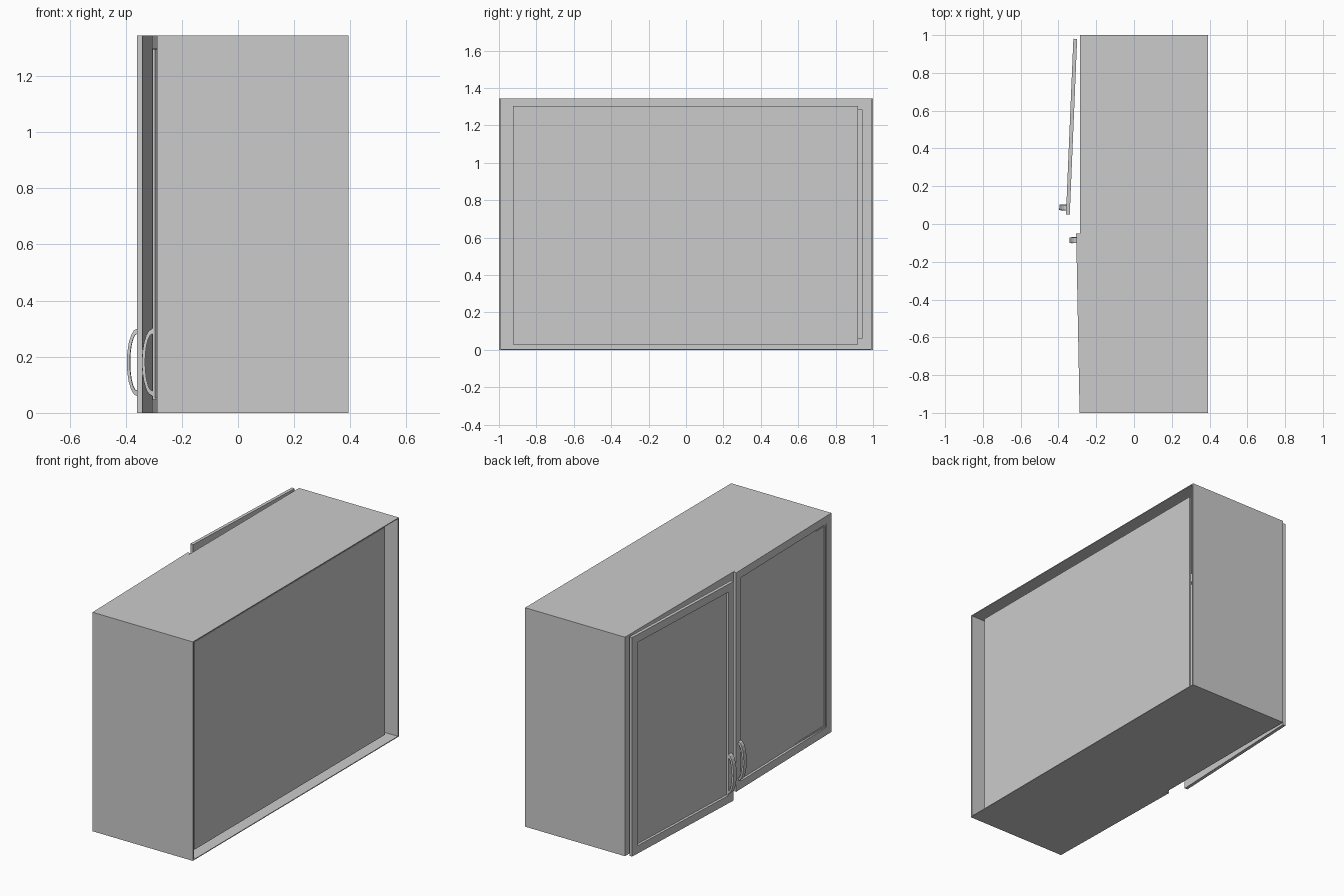
import bpy, bmesh, math
from mathutils import Matrix, Vector

if "Cube" in bpy.data.objects:
    bpy.data.objects.remove(bpy.data.objects["Cube"], do_unlink=True)

grey = bpy.data.materials.new("plain_grey")
grey.use_nodes = True
COLOR = (0.6, 0.6, 0.6, 1)
grey.diffuse_color = COLOR
grey.node_tree.nodes["Principled BSDF"].inputs["Base Color"].default_value = COLOR

H = 1.345              # cabinet height
FRONT, BACK = -0.285, 0.393
DOOR_T = 0.02


def add_box(bm, lo, hi):
    lo, hi = Vector(lo), Vector(hi)
    m = Matrix.Translation((lo + hi) / 2) @ Matrix.Diagonal((*(hi - lo), 1))
    return bmesh.ops.create_cube(bm, size=1, matrix=m)


def finish(bm, name, loc=(0, 0, 0), rot=0):
    bmesh.ops.recalc_face_normals(bm, faces=bm.faces)
    me = bpy.data.meshes.new(name)
    bm.to_mesh(me)
    bm.free()
    me.materials.append(grey)
    ob = bpy.data.objects.new(name, me)
    ob.location, ob.rotation_euler.z = loc, rot
    bpy.context.collection.objects.link(ob)
    return ob


def boxes(name, *pairs):
    bm = bmesh.new()
    for lo, hi in pairs:
        add_box(bm, lo, hi)
    return finish(bm, name)


# Thin carcass walls
T = 0.01
boxes("side_panels", *[((FRONT, y, 0), (BACK, y + T, H)) for y in (-1, 1 - T)])
boxes("top_and_bottom", *[((FRONT, T - 1, z), (BACK, 1 - T, z + T / 2))
                          for z in (0, H - T / 2)])

# Back panel, smaller than the carcass and set in from its rear edge
boxes("back_panel", ((0.34, -0.925, 0.03), (0.353, 0.92, 1.305)))

# Face frame behind the doors
M, F = 0.06, FRONT + 0.02
boxes("face_frame",
      *[((FRONT, y, 0), (F, y + M, H)) for y in (-1, -M / 2, 1 - M)],
      *[((FRONT, y, z), (F, y + 1 - 1.5 * M, z + M))
        for y in (M - 1, M / 2) for z in (0, H - M)])


def door(name, loc, rot, side, width):
    """Slab hinged at its origin, with a recessed centre panel."""
    bm = bmesh.new()
    ends = sorted((0, side * width))
    add_box(bm, (-DOOR_T, ends[0], 0), (0, ends[1], H))
    bmesh.ops.recalc_face_normals(bm, faces=bm.faces)
    face = min(bm.faces, key=lambda f: f.calc_center_median().x)
    bmesh.ops.inset_region(bm, faces=[face], thickness=0.068)
    bmesh.ops.inset_region(bm, faces=[face], thickness=0.006)
    bmesh.ops.translate(bm, verts=face.verts, vec=(0.01, 0, 0))
    finish(bm, name, loc, rot)


def handle(name, loc, rot, y):
    """Flat arched strap standing off the door."""
    def arch(half, rise, n=10):
        return [(-DOOR_T - rise * math.sin(math.pi * i / n),
                 0.18 - half * math.cos(math.pi * i / n)) for i in range(n + 1)]
    bm = bmesh.new()
    rings = []
    for (ox, oz), (ix, iz) in zip(arch(0.12, 0.037), arch(0.102, 0.026)):
        rings.append([bm.verts.new(p) for p in (
            (ox, y - 0.014, oz), (ox, y + 0.014, oz),
            (ix, y + 0.016, iz), (ix, y - 0.016, iz))])
    for a, b in zip(rings, rings[1:]):
        for i in range(4):
            j = (i + 1) % 4
            bm.faces.new((a[i], a[j], b[j], b[i]))
    bm.faces.new(rings[0])
    bm.faces.new(rings[-1])
    finish(bm, name, loc, rot)


# Door that stands away from the cabinet, and door that is nearly shut
for label, loc, rot, side, width, grip in (
        ("open", (-0.301, 0.98, 0), -0.042, -1, 0.93, 0.895),
        ("closed", (-0.268, -1, 0), 0.019, 1, 0.95, 0.915)):
    door(label + "_door", loc, rot, side, width)
    handle(label + "_door_handle", loc, rot, side * grip)
